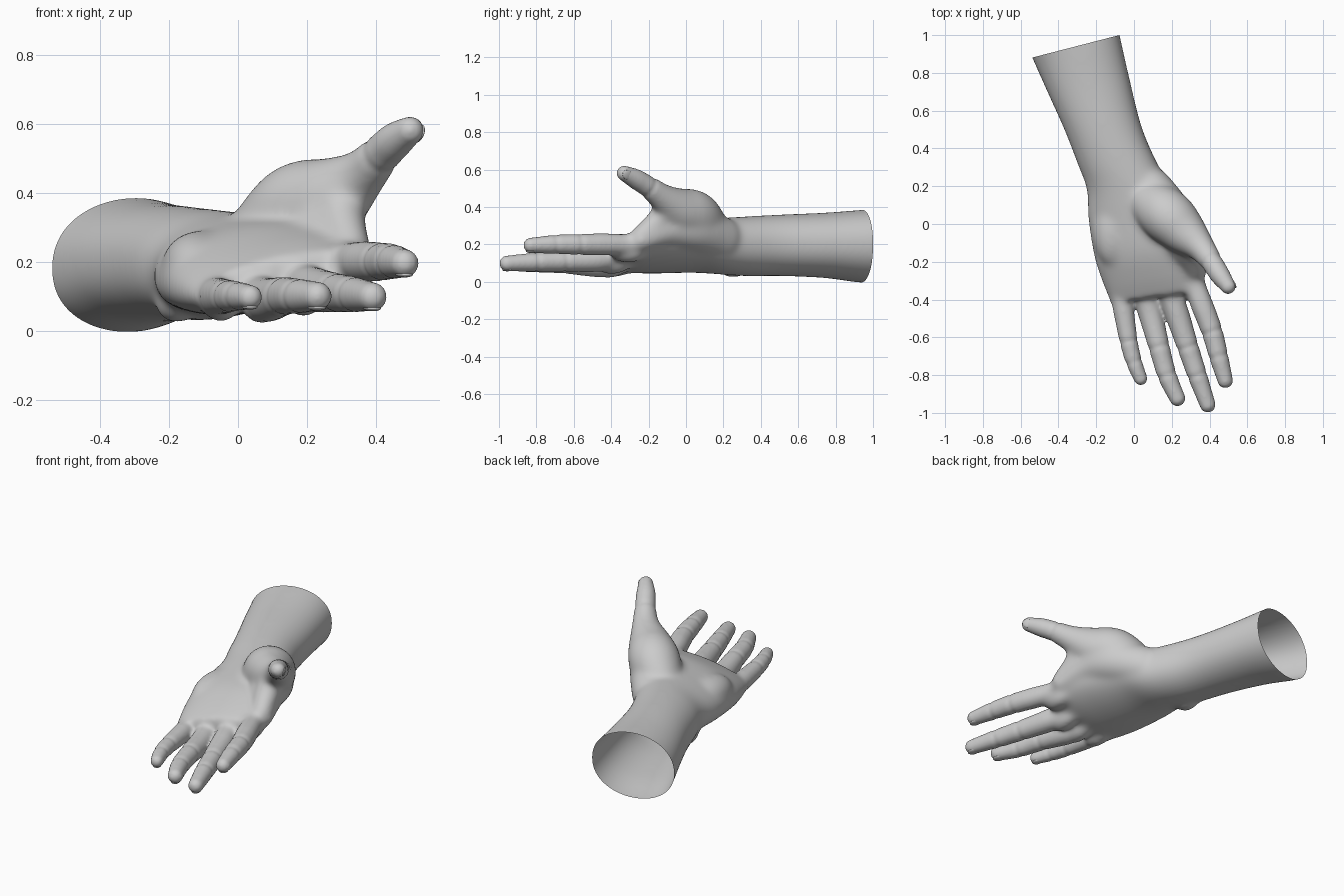
import bpy, bmesh, math
from mathutils import Vector, Matrix

cube = bpy.data.objects.get("Cube")
if cube:
    bpy.data.objects.remove(cube, do_unlink=True)

skin = bpy.data.materials.new("plain_grey")
skin.use_nodes = True
GREY = (0.6, 0.6, 0.6, 1)
skin.diffuse_color = GREY
skin.node_tree.nodes["Principled BSDF"].inputs["Base Color"].default_value = GREY

SIDES = 32
bm = bmesh.new()


def spline(rows, steps):
    """Catmull-Rom interpolation of equal-length rows of numbers."""
    pts = [rows[0]] + list(rows) + [rows[-1]]
    out = []
    for i in range(1, len(pts) - 2):
        for k in range(steps):
            t = k / steps
            out.append([0.5 * (2 * b + (c - a) * t + (2 * a - 5 * b + 4 * c - d) * t * t
                               + (3 * b - a - 3 * c + d) * t ** 3)
                        for a, b, c, d in zip(*pts[i - 1:i + 3])])
    return out + [list(rows[-1])]


def loft(rings):
    """Skin a list of point rings and cap both ends."""
    loops = [[bm.verts.new(p) for p in ring] for ring in rings]
    for a, b in zip(loops, loops[1:]):
        for i in range(SIDES):
            j = (i + 1) % SIDES
            bm.faces.new((a[i], a[j], b[j], b[i]))
    bm.faces.new(loops[0][::-1])
    bm.faces.new(loops[-1])


def blob(centre, size):
    m = Matrix.Translation(centre) @ Matrix.Diagonal((*size, 1))
    bmesh.ops.create_icosphere(bm, subdivisions=4, radius=1, matrix=m)


def tube(rows, creases=()):
    """Round limb along x, y, z, radius rows, with shallow skin creases."""
    path = spline(rows, 16)
    rings = []
    for i, (x, y, z, r) in enumerate(path):
        c = Vector((x, y, z))
        d = Vector(path[min(i + 1, len(path) - 1)][:3]) - Vector(path[max(i - 1, 0)][:3])
        side = d.cross(Vector((0, 0, 1))).normalized()
        up = side.cross(d).normalized()
        for j in creases:
            gap = (c - Vector(rows[j][:3])).length
            r *= 1 + 0.03 * math.exp(-(gap / 0.04) ** 2) - 0.1 * math.exp(-(gap / 0.012) ** 2)
        rings.append([c + r * (math.cos(a) * side + math.sin(a) * up)
                      for a in (math.tau * k / SIDES for k in range(SIDES))])
    loft(rings)
    for row in (rows[0], rows[-1]):
        blob(row[:3], [row[3]] * 3)


# Forearm and palm: left edge, right edge, half thickness
arm = [
    (-.60, 1.02, .19, -.11, 1.14, .20, .20),
    (-.54, .88, .18, -.075, 1.0, .20, .195),
    (-.46, .70, .19, -.025, .78, .20, .175),
    (-.37, .50, .19, .04, .52, .20, .165),
    (-.30, .32, .18, .12, .33, .20, .160),
    (-.25, .18, .17, .19, .20, .21, .150),
    (-.242, .02, .15, .25, .07, .23, .136),
    (-.21, -.18, .13, .32, -.10, .23, .125),
    (-.165, -.32, .11, .365, -.24, .21, .100),
    (-.125, -.42, .095, .385, -.35, .195, .066),
]
rings = []
for row in spline(arm, 8):
    left, right, t = Vector(row[:3]), Vector(row[3:6]), row[6]
    ring = []
    for k in range(SIDES):
        a = math.tau * k / SIDES
        c, s = math.cos(a), math.sin(a)
        flat = math.copysign(abs(s) ** 0.9, s)
        ring.append((left + right) / 2 + c * (right - left) / 2 + Vector((0, 0, t * flat)))
    rings.append(ring)
loft(rings)

# Fingers: knuckle inside the palm, base, two joints, tip
fingers = {
    "little": [(-.08, -.32, .11, .05), (-.06, -.43, .10, .055), (-.028, -.62, .10, .047),
               (0, -.73, .10, .042), (.035, -.818, .097, .036)],
    "ring": [(.04, -.32, .12, .055), (.08, -.45, .09, .064), (.133, -.65, .10, .055),
             (.175, -.80, .10, .050), (.23, -.923, .10, .042)],
    "middle": [(.17, -.30, .15, .055), (.22, -.45, .12, .064), (.285, -.65, .11, .056),
               (.335, -.80, .105, .051), (.39, -.956, .098, .042)],
    "index": [(.30, -.26, .20, .055), (.35, -.40, .20, .060), (.413, -.57, .20, .055),
              (.448, -.70, .20, .050), (.483, -.828, .195, .041)],
}
for rows in fingers.values():
    tube(rows, creases=(2, 3))

# Thumb with the fleshy mound at its root
thumb = [(.05, .14, .24, .11), (.17, .05, .34, .142), (.265, -.04, .385, .122),
         (.35, -.12, .445, .080), (.41, -.20, .507, .057), (.455, -.27, .55, .053),
         (.498, -.33, .58, .041)]
tube(thumb, creases=(4,))

# Side of the hand below the thumb, and the web from thumb to index
tube([(.09, .18, .23, .12), (.19, .04, .28, .125), (.26, -.10, .28, .10), (.33, -.24, .22, .060)])
tube([(.31, -.09, .41, .07), (.30, -.14, .33, .07), (.325, -.24, .24, .060)])

# Heel of the hand, wrist bone, knuckle pads
blob((-.11, -.03, .19), (.11, .20, .10))
blob((-.18, .25, .08), (.06, .08, .06))
for x, y, z in ((-.05, -.38, .085), (.07, -.41, .08), (.19, -.39, .10), (.30, -.31, .16)):
    blob((x, y, z), (.06, .10, .06))

# Fuse everything into one skin
bmesh.ops.recalc_face_normals(bm, faces=bm.faces)
mesh = bpy.data.meshes.new("hand_and_forearm")
bm.to_mesh(mesh)
bm.free()
hand = bpy.data.objects.new("hand_and_forearm", mesh)
bpy.context.collection.objects.link(hand)
bpy.context.view_layer.objects.active = hand
hand.select_set(True)
fuse = hand.modifiers.new("fuse", "REMESH")
fuse.mode = "VOXEL"
fuse.voxel_size = 0.009
bpy.ops.object.modifier_apply(modifier="fuse")

# Soften the palm and forearm strongly, fading out along fingers and thumb
palm = hand.vertex_groups.new(name="palm")
for v in hand.data.vertices:
    x, y, z = v.co
    weight = min((y + 0.46) / 0.1, (1.1 - x - z + y) / 0.15, 1)
    if weight > 0:
        palm.add([v.index], weight, "REPLACE")
for name, group, count in (("soften_palm", "palm", 60), ("soften_all", "", 6)):
    soften = hand.modifiers.new(name, "SMOOTH")
    soften.factor = 0.5
    soften.iterations = count
    soften.vertex_group = group
    bpy.ops.object.modifier_apply(modifier=name)

# Cut the forearm open at its end
bm = bmesh.new()
bm.from_mesh(hand.data)
bmesh.ops.bisect_plane(bm, geom=bm.verts[:] + bm.edges[:] + bm.faces[:],
                       plane_co=(-.31, .94, .19), plane_no=(-.25, .97, 0), clear_outer=True)
bm.to_mesh(hand.data)
bm.free()
hand.data.materials.clear()
hand.data.materials.append(skin)
hand.data.shade_smooth()


def nail(name, tip, along, out, r):
    """Thin oval plate on the back of a fingertip."""
    along = Vector(along).normalized()
    out = (Vector(out) - along * Vector(out).dot(along)).normalized()
    turn = Matrix((along, out.cross(along), out)).transposed().to_4x4()
    nb = bmesh.new()
    bmesh.ops.create_uvsphere(nb, u_segments=24, v_segments=12, radius=1,
                              matrix=Matrix.Diagonal((r * .8, r * .62, r * .22, 1)))
    nb.transform(Matrix.Translation(Vector(tip) + out * r * .78 - along * r * .1) @ turn)
    data = bpy.data.meshes.new(name)
    nb.to_mesh(data)
    nb.free()
    data.materials.append(skin)
    data.shade_smooth()
    bpy.context.collection.objects.link(bpy.data.objects.new(name, data))


for name, rows in fingers.items():
    nail(name + "_nail", rows[-1][:3], Vector(rows[-1][:3]) - Vector(rows[-2][:3]),
         (0, 0, -1), rows[-1][3])
nail("thumb_nail", thumb[-1][:3], (.5, -.7, .45), (.8, .4, -.2), thumb[-1][3])
